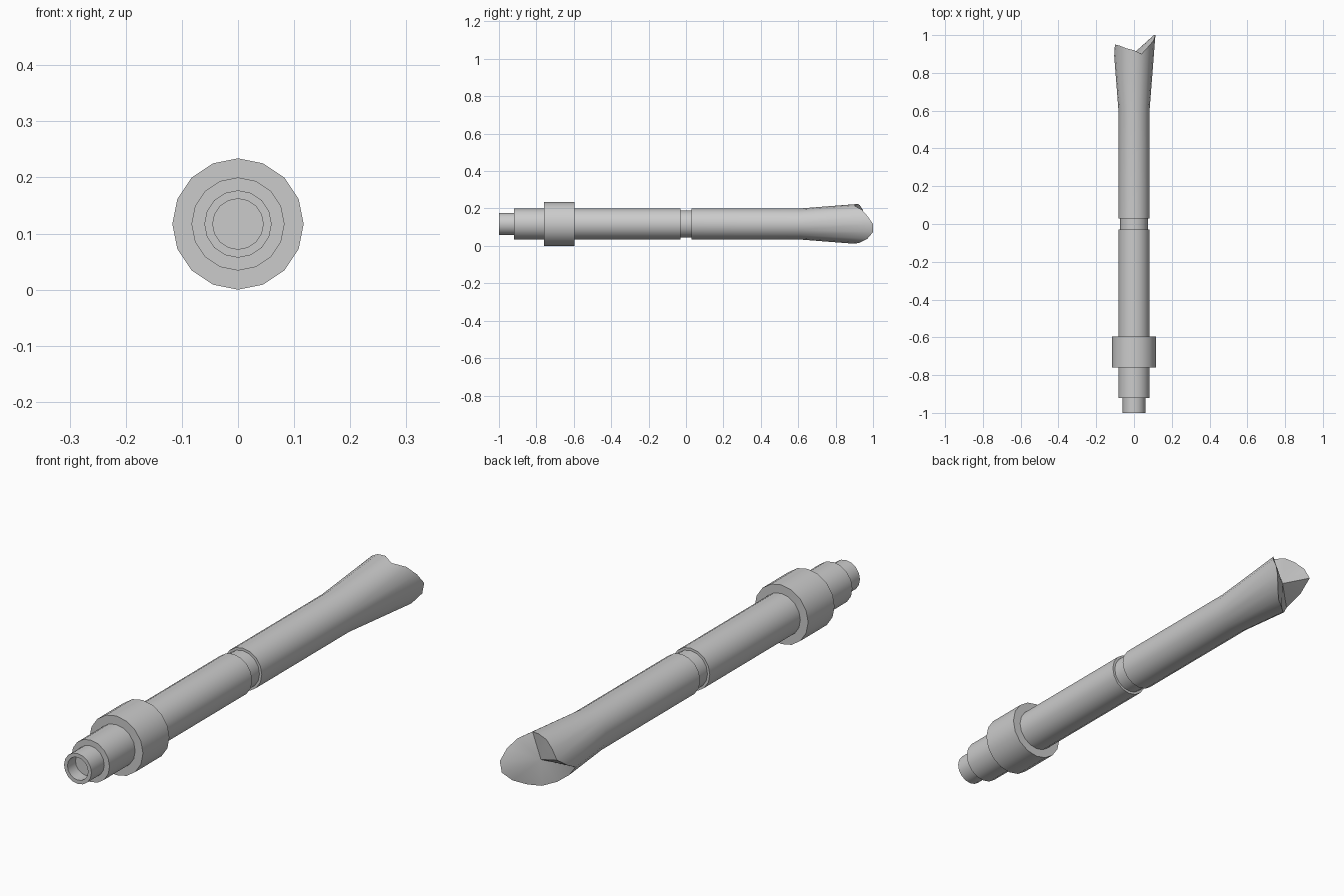
import bpy, bmesh, math
from mathutils import Vector

if "Cube" in bpy.data.objects:
    bpy.data.objects.remove(bpy.data.objects["Cube"])

SIDES = 16
AXIS_Z = 0.117


def pt(k, r, y):
    a = 2 * math.pi * k / SIDES
    return Vector((r * math.cos(a), y, AXIS_Z + r * math.sin(a)))


def bridge(bm, a, b):
    for i in range(SIDES):
        j = (i + 1) % SIDES
        bm.faces.new((a[i], a[j], b[j], b[i]))


def finish(name, bm):
    bmesh.ops.recalc_face_normals(bm, faces=bm.faces)
    me = bpy.data.meshes.new(name)
    bm.to_mesh(me)
    bm.free()
    ob = bpy.data.objects.new(name, me)
    bpy.context.collection.objects.link(ob)
    bpy.ops.object.select_all(action='DESELECT')
    ob.select_set(True)
    bpy.context.view_layer.objects.active = ob
    bpy.ops.object.shade_smooth_by_angle(angle=math.radians(28))
    return ob


def lathe(bm, profile):
    rings = [[bm.verts.new(pt(k, r, y)) for k in range(SIDES)] for r, y in profile]
    for a, b in zip(rings, rings[1:]):
        bridge(bm, a, b)
    return rings


# Shaft: shallow bore, stepped spigot, grooved barrel
bm = bmesh.new()
rings = lathe(bm, [(0.045, -0.95), (0.045, -1.0), (0.06, -1.0), (0.06, -0.92),
                   (0.083, -0.92), (0.083, -0.03), (0.073, -0.03),
                   (0.073, 0.03), (0.083, 0.03), (0.083, 0.61)])
bm.faces.new(rings[0])

# Flared tip with an uneven, notched cut: rim position along y per side
rim_y = [1.0, 0.97, 0.94, 0.90, 0.92, 0.93, 0.945, 0.95,
         0.89, 0.82, 0.83, 0.86, 0.90, 0.93, 0.97, 1.0]
rim = [bm.verts.new(pt(k, 0.083 + (y - 0.61) * 0.078, y)) for k, y in enumerate(rim_y)]
bridge(bm, rings[-1], rim)
apex = bm.verts.new((0, 0.905, AXIS_Z))
for i in range(SIDES):
    bm.faces.new((rim[i], rim[(i + 1) % SIDES], apex))
finish("shaft", bm)

# Collar sleeve around the shaft
bm = bmesh.new()
lathe(bm, [(0.083, -0.76), (0.117, -0.76), (0.117, -0.595), (0.083, -0.595)])
finish("collar", bm)
